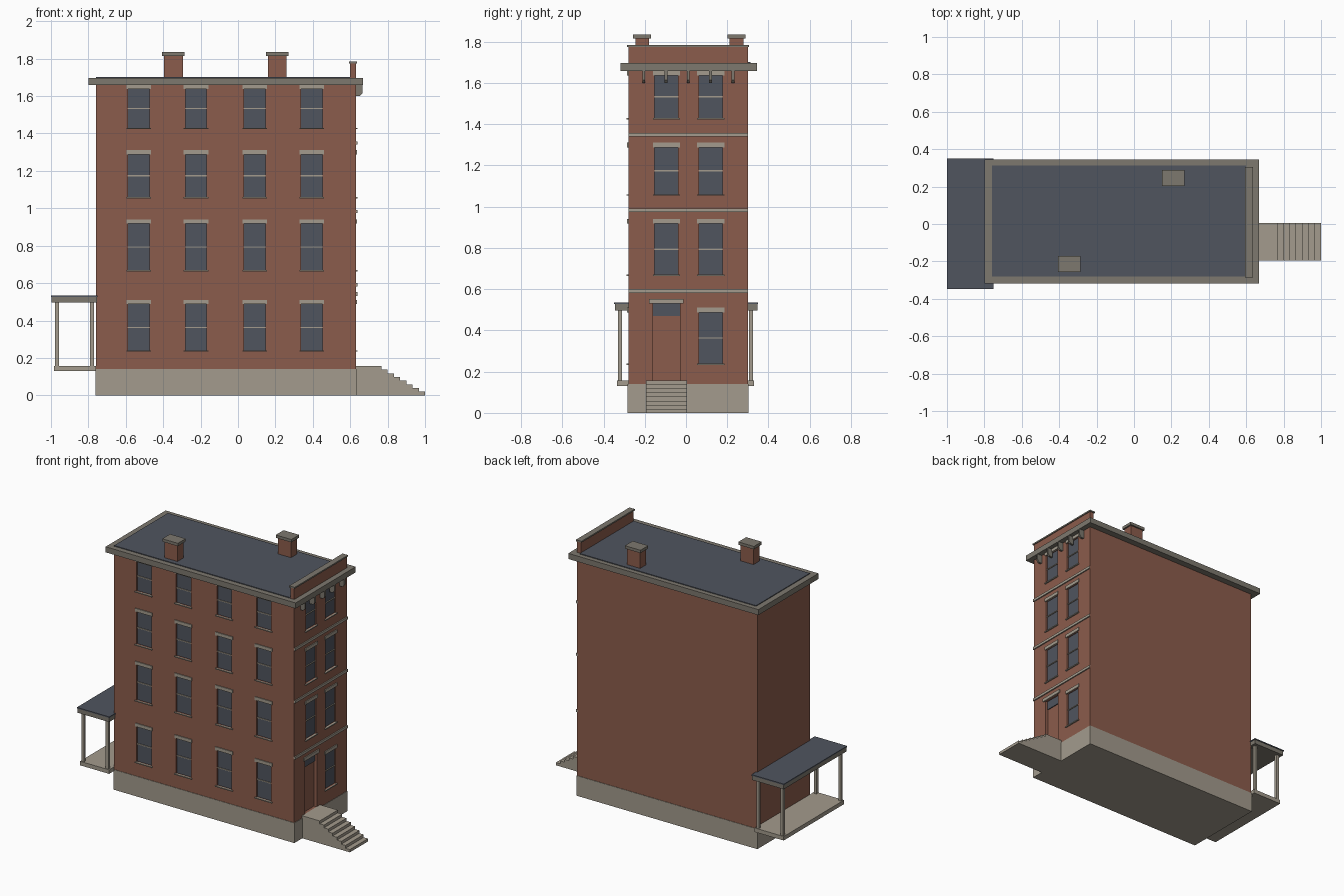
import bpy
import bmesh
from mathutils import Vector

if "Cube" in bpy.data.objects:
    bpy.data.objects.remove(bpy.data.objects["Cube"], do_unlink=True)


def material(name, rgb):
    m = bpy.data.materials.new(name)
    m.use_nodes = True
    m.diffuse_color = (*rgb, 1)
    m.node_tree.nodes["Principled BSDF"].inputs["Base Color"].default_value = (*rgb, 1)
    return m


brick = material("brick", (0.26, 0.107, 0.072))
stone = material("pale stone", (0.366, 0.328, 0.266))
trim = material("grey trim", (0.205, 0.188, 0.156))
slate = material("slate and glass", (0.08, 0.09, 0.113))


def boxes(name, spans, mat):
    """One object made of boxes, each given as ((x0, x1), (y0, y1), (z0, z1))."""
    bm = bmesh.new()
    for span in spans:
        lo, hi = (Vector(s[i] for s in span) for i in (0, 1))
        for v in bmesh.ops.create_cube(bm, size=1)["verts"]:
            v.co = Vector(lo[i] if v.co[i] < 0 else hi[i] for i in range(3))
    return finish(name, bm, mat)


def finish(name, bm, mat):
    mesh = bpy.data.meshes.new(name)
    bmesh.ops.recalc_face_normals(bm, faces=bm.faces)
    bm.to_mesh(mesh)
    bm.free()
    mesh.materials.append(mat)
    ob = bpy.data.objects.new(name, mesh)
    bpy.context.collection.objects.link(ob)
    return ob


def extrude_profile(name, points, y0, y1, mat):
    """Extrude an x-z outline along y."""
    bm = bmesh.new()
    face = bm.faces.new([bm.verts.new((x, y0, z)) for x, z in points])
    geom = bmesh.ops.extrude_face_region(bm, geom=[face])["geom"]
    bmesh.ops.translate(bm, vec=(0, y1 - y0, 0),
                        verts=[g for g in geom if isinstance(g, bmesh.types.BMVert)])
    return finish(name, bm, mat)


# Main block extents
X0, X1, Y0, Y1 = -0.76, 0.63, -0.28, 0.30
EAVE, PLINTH, RECESS = 1.66, 0.14, 0.012


def on_front(u, z, out):
    """Span on the long window wall; out = (inner, outer) distance from the wall."""
    return (u, (Y0 - out[1], Y0 - out[0]), z)


def on_end(u, z, out):
    """Span on the entrance wall."""
    return ((X1 + out[0], X1 + out[1]), u, z)


# Window layout: floors as (sill, head), columns per wall
floors = [(0.24, 0.487), (0.67, 0.918), (1.06, 1.288), (1.43, 1.637)]
windows = [(on_front, u, f) for u in (-0.53, -0.225, 0.09, 0.395) for f in floors]
windows += [(on_end, u, f) for u in (-0.095, 0.12) for f in floors
            if u > 0 or f != floors[0]]
holes, glass, lintels, sills, rails = [], [], [], [], []
for wall, u, (lo, hi) in windows:
    opening = (u - 0.057, u + 0.057)
    wide = (u - 0.066, u + 0.066)
    mid = (lo + hi) / 2
    holes.append(wall(opening, (lo, hi), (-RECESS, 0.05)))
    glass.append(wall(opening, (lo, hi), (-RECESS - 0.003, -RECESS + 0.002)))
    rails.append(wall(opening, (mid - 0.003, mid + 0.003), (-RECESS, -0.004)))
    lintels.append(wall(wide, (hi, hi + 0.023), (-0.005, 0.006)))
    sills.append(wall(wide, (lo - 0.007, lo), (-0.005, 0.009)))

# Entrance recess with transom light
door = (-0.16, -0.03)
holes.append(on_end(door, (0.155, 0.53), (-0.022, 0.05)))
boxes("transom_light", [on_end(door, (0.47, 0.53), (-0.025, -0.016))], slate)
lintels.append(on_end((-0.18, -0.012), (0.53, 0.553), (-0.005, 0.008)))

# Brick body with openings cut
body = boxes("brick_walls", [((X0, X1), (Y0, Y1), (PLINTH, EAVE + 0.02))], brick)
cutter = boxes("opening_cutter", holes, brick)
cutter.hide_render = True
cut = body.modifiers.new("openings", "BOOLEAN")
cut.operation, cut.object, cut.solver = "DIFFERENCE", cutter, "EXACT"
bpy.context.view_layer.objects.active = body
bpy.ops.object.modifier_apply(modifier=cut.name)
bpy.data.objects.remove(cutter, do_unlink=True)

boxes("window_glass", glass, slate)
boxes("window_rails", rails, stone)
boxes("window_lintels", lintels, stone)
boxes("window_sills", sills, stone)

# Plinth and string courses
boxes("plinth", [((X0 - 0.003, X1 + 0.003), (Y0 - 0.003, Y1 + 0.003), (0, PLINTH))], stone)
boxes("string_courses", [on_end((Y0, Y1), (z, z + 0.018), (-0.005, 0.008))
                         for z in (0.582, 0.974, 1.34)], stone)

# Cornice, roof, brackets
boxes("cornice", [((X0 - 0.04, X1 + 0.037), (-0.317, 0.345), (EAVE - 0.002, 1.697))], trim)
boxes("roof", [((X0, X1 - 0.03), (Y0, 0.313), (1.69, 1.702))], slate)
for i in range(5):
    y = -0.205 + i * 0.108
    extrude_profile("cornice_bracket", [(X1 - 0.004, EAVE), (X1 + 0.035, EAVE),
                                        (X1 + 0.035, 1.615), (X1 + 0.022, 1.6),
                                        (X1 - 0.004, 1.6)], y - 0.007, y + 0.007, trim)

# Parapet over the entrance wall
boxes("parapet", [((0.6, X1), (Y0, Y1), (1.69, 1.775))], brick)
boxes("parapet_cap", [((0.594, 0.636), (Y0 - 0.005, Y1 + 0.005), (1.775, 1.785))], trim)

# Chimneys
for x, y in ((-0.345, -0.213), (0.21, 0.245)):
    boxes("chimney", [((x - 0.05, x + 0.05), (y - 0.033, y + 0.033), (1.69, 1.815))], brick)
    boxes("chimney_cap", [((x - 0.06, x + 0.06), (y - 0.043, y + 0.043), (1.815, 1.835))], trim)

# Entrance stairs
steps, rise, run = 8, 0.0196, 0.0333
outline = [(X1, 0), (1.0, 0)]
for i in range(steps):
    x = 1.0 - i * run
    outline += [(x, rise * (i + 1)), (x - run, rise * (i + 1))]
outline[-1] = (X1, rise * steps)
extrude_profile("entrance_stairs", outline, -0.195, 0.005, stone)

# Rear porch
boxes("porch_floor", [((-0.985, X0), (-0.335, 0.33), (0.13, 0.158))], stone)
boxes("porch_posts", [((x - 0.01, x + 0.01), (y - 0.01, y + 0.01), (0.155, 0.505))
                      for x in (-0.968, -0.78) for y in (-0.32, 0.315)], stone)
boxes("porch_fascia", [((-0.997, -0.753), (-0.345, 0.347), (0.497, 0.528))], trim)
boxes("porch_roof", [((-1.0, -0.75), (-0.348, 0.35), (0.527, 0.535))], slate)
